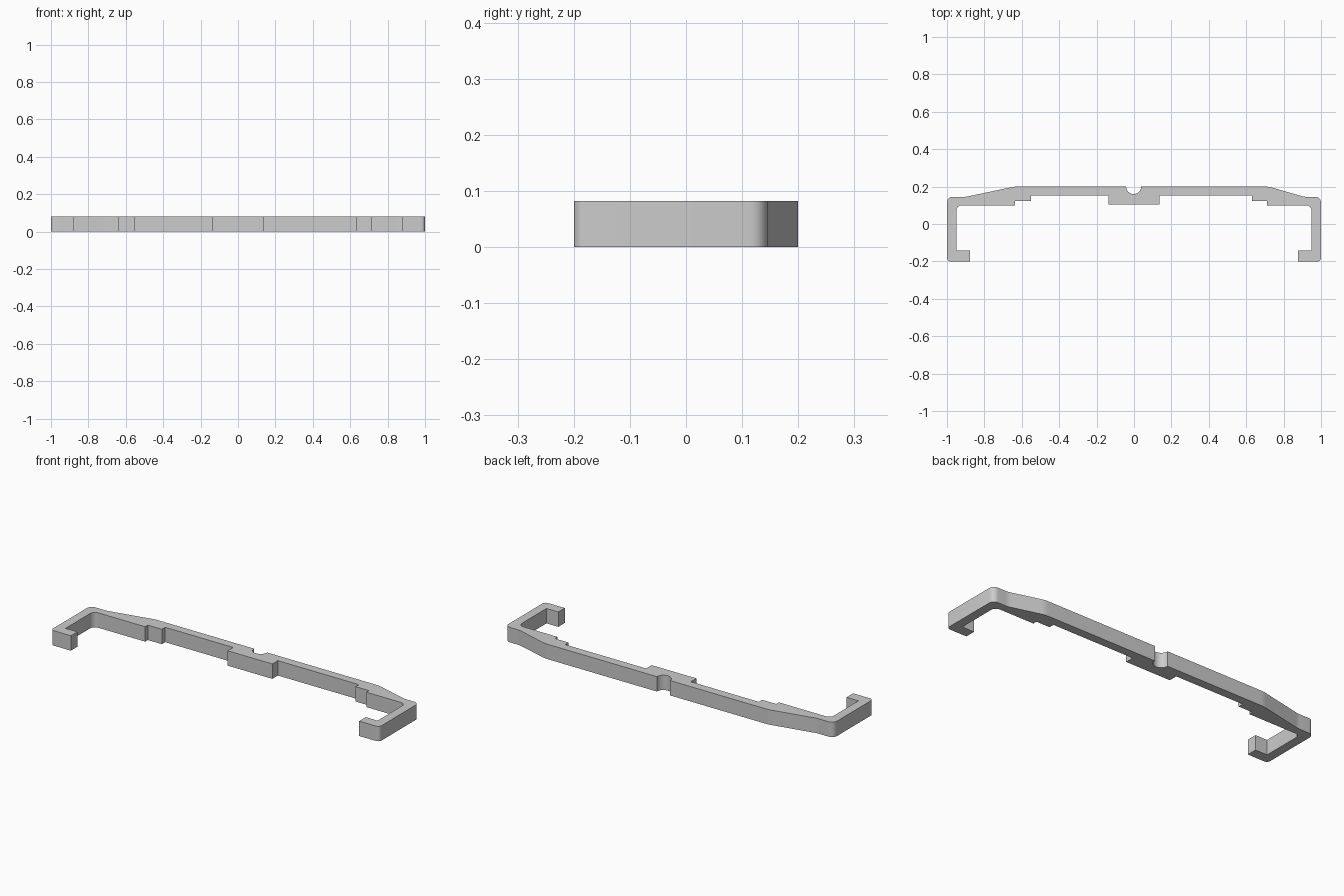
import bpy
import bmesh
import math
from mathutils import Vector

HEIGHT = 0.082

cube = bpy.data.objects.get("Cube")
if cube:
    bpy.data.objects.remove(cube, do_unlink=True)

grey = bpy.data.materials.new("plain grey")
grey.use_nodes = True
colour = (0.604, 0.604, 0.604, 1)
grey.diffuse_color = colour
grey.node_tree.nodes["Principled BSDF"].inputs["Base Color"].default_value = colour


def rounded(corners, steps=8):
    """Outline through (x, y, radius) corners, each filleted by its radius."""
    points = []
    for i, (x, y, radius) in enumerate(corners):
        here = Vector((x, y))
        if not radius:
            points.append(here)
            continue
        before = (Vector(corners[i - 1][:2]) - here).normalized()
        after = (Vector(corners[(i + 1) % len(corners)][:2]) - here).normalized()
        half = before.angle(after) / 2
        centre = here + (before + after).normalized() * radius / math.sin(half)
        start = (here + before * radius / math.tan(half) - centre).normalized()
        end = (here + after * radius / math.tan(half) - centre).normalized()
        for s in range(steps + 1):
            points.append(centre + start.slerp(end, s / steps) * radius)
    return points


def arm(side, slope_top, slope_foot, step_in, step_out):
    """Corners of one end, from the back edge round the hook to the front rail."""
    half = [
        (slope_top, 0.2, 0.15), (slope_foot, 0.145, 0.12),   # sloped shoulder
        (1, 0.145, 0.03), (1, -0.2, 0.02),                  # outer side
        (0.878, -0.2, 0), (0.878, -0.143, 0), (0.95, -0.143, 0),  # hook
        (0.95, 0.1, 0.03),                                  # inner corner
        (step_out, 0.1, 0), (step_out, 0.123, 0),           # stepped pads
        (step_in, 0.123, 0), (step_in, 0.152, 0),
        (0.136, 0.152, 0), (0.136, 0.104, 0),               # middle pad
    ]
    return [(side * x, y, r) for x, y, r in half]


# Clip outline: left arm, right arm, then the round notch in the back edge
right_arm = arm(-1, 0.64, 0.9, 0.55, 0.635)
left_arm = arm(1, 0.72, 0.91, 0.63, 0.712)
outline = rounded(left_arm + right_arm[::-1])
for s in range(17):
    a = math.pi * (1 + s / 16)
    outline.append(Vector((0.04 * math.cos(a) - 0.002, 0.2 + 0.04 * math.sin(a))))

# Extrude the outline into the solid clip
bm = bmesh.new()
base = bm.faces.new([bm.verts.new((p.x, p.y, 0)) for p in outline])
grown = bmesh.ops.extrude_face_region(bm, geom=[base], use_keep_orig=True)
top_verts = [g for g in grown["geom"] if isinstance(g, bmesh.types.BMVert)]
bmesh.ops.translate(bm, verts=top_verts, vec=(0, 0, HEIGHT))
bmesh.ops.recalc_face_normals(bm, faces=bm.faces)

mesh = bpy.data.meshes.new("retaining_clip")
bm.to_mesh(mesh)
bm.free()
mesh.materials.append(grey)
clip = bpy.data.objects.new("retaining_clip", mesh)
bpy.context.collection.objects.link(clip)
bpy.context.view_layer.objects.active = clip
clip.select_set(True)
bpy.ops.object.shade_smooth_by_angle(angle=math.radians(30))
